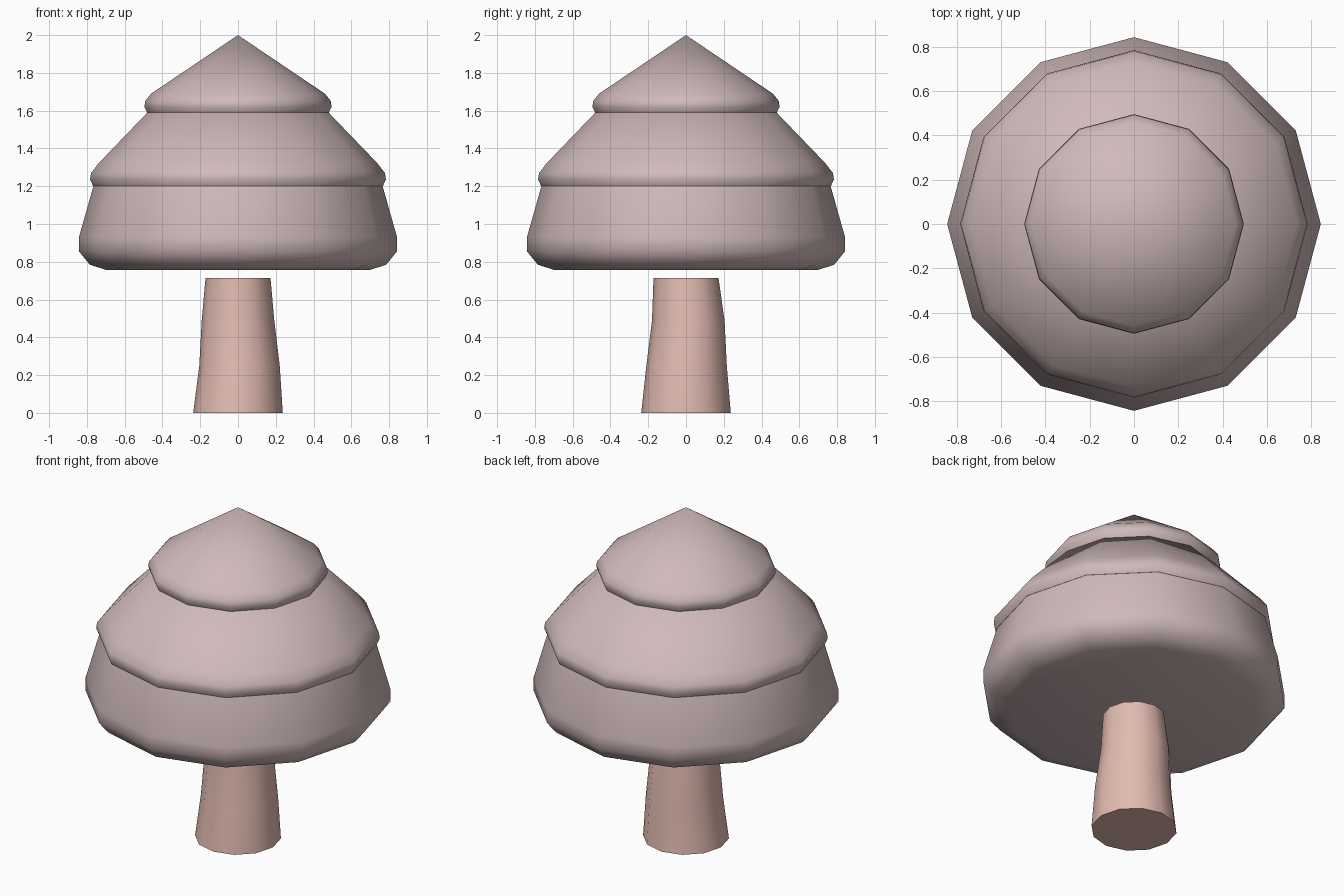
import bpy, bmesh, math
from math import radians, sin, cos

if "Cube" in bpy.data.objects:
    bpy.data.objects.remove(bpy.data.objects["Cube"])


def material(name, rgb):
    m = bpy.data.materials.new(name)
    m.diffuse_color = (*rgb, 1)
    m.use_nodes = True
    m.node_tree.nodes["Principled BSDF"].inputs["Base Color"].default_value = m.diffuse_color
    return m


def lathe(name, rings, mat, sides=12, tip=None):
    """Loft rings of (radius, z, x offset, y offset); close the base, then the top or tip."""
    bm = bmesh.new()
    loops = []
    for r, z, dx, dy in rings:
        loops.append([bm.verts.new((dx + r * cos(2 * math.pi * i / sides),
                                    dy + r * sin(2 * math.pi * i / sides), z))
                      for i in range(sides)])
    for a, b in zip(loops, loops[1:]):
        for i in range(sides):
            j = (i + 1) % sides
            bm.faces.new((a[i], a[j], b[j], b[i]))
    bm.faces.new(loops[0][::-1])
    if tip is None:
        bm.faces.new(loops[-1])
    else:
        t = bm.verts.new((0, 0, tip))
        for i in range(sides):
            bm.faces.new((loops[-1][i], loops[-1][(i + 1) % sides], t))
    me = bpy.data.meshes.new(name)
    bm.to_mesh(me)
    bm.free()
    ob = bpy.data.objects.new(name, me)
    bpy.context.collection.objects.link(ob)
    me.materials.append(mat)
    bpy.ops.object.select_all(action='DESELECT')
    ob.select_set(True)
    bpy.context.view_layer.objects.active = ob
    bpy.ops.object.shade_smooth_by_angle(angle=radians(50))
    return ob


def centred(profile):
    return [(r, z, 0, 0) for r, z in profile]


leaf = material("foliage", (0.63, 0.49, 0.49))
bark = material("bark", (0.76, 0.50, 0.44))

# Slightly wobbly trunk, stopping just short of the foliage
lathe("trunk", [(0.237, 0, 0, 0), (0.213, 0.25, 0.008, 0.003),
                (0.192, 0.49, 0, 0.012), (0.172, 0.715, 0, 0)], bark)

# Three stacked foliage tiers with rounded lips
lathe("lower_foliage", centred([(0.70, 0.757), (0.785, 0.785), (0.842, 0.855),
                                (0.842, 0.93), (0.763, 1.21)]), leaf)
lathe("middle_foliage", centred([(0.767, 1.20), (0.783, 1.235), (0.778, 1.27),
                                 (0.735, 1.325), (0.475, 1.595)]), leaf)
lathe("top_foliage", centred([(0.48, 1.59), (0.495, 1.62), (0.492, 1.65),
                              (0.46, 1.69)]), leaf, tip=2.0)
